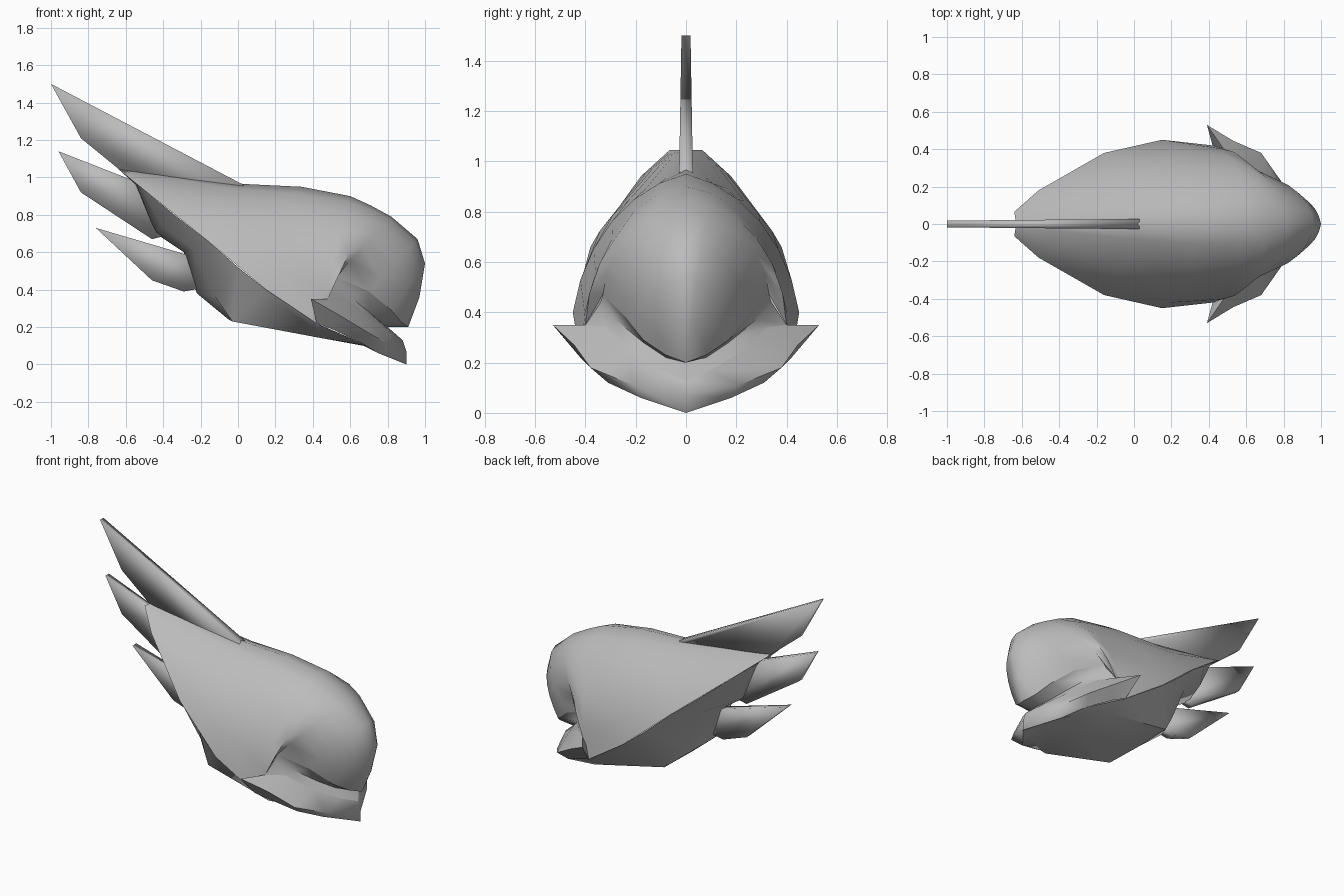
import bpy, bmesh, math
from mathutils import Vector

if "Cube" in bpy.data.objects:
    bpy.data.objects.remove(bpy.data.objects["Cube"])

grey = bpy.data.materials.new("plain grey")
grey.diffuse_color = (0.5, 0.5, 0.5, 1)
grey.use_nodes = True
grey.node_tree.nodes["Principled BSDF"].inputs["Base Color"].default_value = grey.diffuse_color


def finish(name, bm, angle):
    mesh = bpy.data.meshes.new(name)
    bm.to_mesh(mesh)
    bm.free()
    obj = bpy.data.objects.new(name, mesh)
    bpy.context.collection.objects.link(obj)
    mesh.materials.append(grey)
    bpy.ops.object.select_all(action='DESELECT')
    obj.select_set(True)
    bpy.context.view_layer.objects.active = obj
    bpy.ops.object.shade_smooth_by_angle(angle=math.radians(angle))
    return obj


def mirrored_loft(name, rows, flip=False, angle=50):
    """Skin a grid of points on the +y half and mirror it to the -y half."""
    bm = bmesh.new()
    for side in (1, -1):
        grid = [[bm.verts.new((x, y * side, z)) for x, y, z in row] for row in rows]
        for a, b in zip(grid, grid[1:]):
            for j in range(len(a) - 1):
                quad = [a[j], a[j + 1], b[j + 1], b[j]]
                if flip == (side == 1):
                    quad.reverse()
                bm.faces.new(quad)
    bmesh.ops.remove_doubles(bm, verts=bm.verts, dist=0.0005)
    bmesh.ops.dissolve_degenerate(bm, edges=bm.edges, dist=0.0005)
    return finish(name, bm, angle)


def arc(top, rim, bulge, steps=6):
    """Half cross-section from the centre line to the rim."""
    top, rim = Vector((top[0], 0, top[1])), Vector(rim)
    points = []
    for i in range(steps + 1):
        t = i / steps
        s, c = math.sin(t * math.pi / 2), math.cos(t * math.pi / 2)
        u = t + (s - t) * bulge             # sideways share
        w = (1 - t) + (c - 1 + t) * bulge   # share still at the top
        points.append((rim.x + (top.x - rim.x) * w, rim.y * u,
                       rim.z + (top.z - rim.z) * w))
    return points


# Head shell: (top x, z), rim point, roundness; from the crest to the beak lip
stations = [
    ((-0.63, 1.045), (-0.64, 0.065, 1.045), 0),
    ((-0.42, 1.02), (-0.51, 0.18, 0.94), 0.35),
    ((0.03, 0.965), (-0.16, 0.38, 0.66), 0.5),
    ((0.34, 0.95), (0.15, 0.45, 0.40), 0.75),
    ((0.60, 0.90), (0.42, 0.42, 0.22), 0.95),
    ((0.71, 0.85), (0.48, 0.40, 0.35), 0.95),
    ((0.82, 0.79), (0.52, 0.33, 0.47), 0.95),
    ((0.96, 0.67), (0.70, 0.25, 0.39), 0.85),
    ((1.00, 0.54), (0.82, 0.17, 0.29), 0.8),
    ((0.97, 0.36), (0.87, 0.08, 0.23), 0.8),
    ((0.91, 0.20), (0.91, 0.0, 0.20), 1),
]
mirrored_loft("head_shell", [arc(*s) for s in stations], flip=True, angle=60)

# Lower jaw: bottom, outer and top edges from the tip back to the cheek spike
jaw = [
    [(0.90, 0, 0), (0.90, 0, 0.07), (0.88, 0, 0.13)],
    [(0.75, 0.18, 0.06), (0.80, 0.21, 0.11), (0.82, 0.10, 0.17)],
    [(0.65, 0.31, 0.12), (0.68, 0.38, 0.18), (0.70, 0.23, 0.25)],
    [(0.50, 0.39, 0.19), (0.53, 0.445, 0.27), (0.57, 0.32, 0.34)],
    [(0.42, 0.42, 0.22), (0.39, 0.53, 0.35), (0.48, 0.40, 0.35)],
    [(0.45, 0.40, 0.30)] * 3,
]
mirrored_loft("lower_jaw", jaw, flip=True, angle=80)

# Mouth: jaw top, inner crease, then the underside of the beak lip
creases = [(0.51, 0.34, 0.44), (0.59, 0.28, 0.37), (0.70, 0.17, 0.28),
           (0.77, 0.08, 0.22), (0.80, 0, 0.20)]
tops = [row[2] for row in reversed(jaw[:5])]
lips = [s[1] for s in stations[6:]]
mirrored_loft("mouth", list(zip(tops, creases, lips)), angle=40)

# Neck: rim of the shell, lower side edge and centre line; flat underneath
neck = [
    [(-0.64, 0.064, 1.045), (-0.63, 0.03, 1.04), (-0.62, 0, 1.035)],
    [(-0.51, 0.178, 0.94), (-0.54, 0.09, 0.955), (-0.55, 0, 0.97)],
    [(-0.34, 0.275, 0.80), (-0.41, 0.15, 0.74), (-0.44, 0, 0.70)],
    [(-0.16, 0.375, 0.66), (-0.24, 0.20, 0.62), (-0.29, 0, 0.60)],
    [(0.00, 0.41, 0.52), (-0.12, 0.22, 0.36), (-0.22, 0, 0.38)],
    [(0.15, 0.44, 0.40), (-0.03, 0.27, 0.23), (-0.05, 0, 0.24)],
    [(0.42, 0.415, 0.22), (0.45, 0.32, 0.14), (0.45, 0, 0.14)],
    [(0.65, 0.31, 0.12), (0.66, 0.20, 0.105), (0.67, 0, 0.10)],
    [(0.75, 0.18, 0.06), (0.74, 0.09, 0.08), (0.74, 0, 0.09)],
    [(0.90, 0, 0)] * 3,
]
mirrored_loft("neck", neck, flip=True, angle=35)


# Crest feathers: thin plates on the centre line, thinner at the tip
def feather(name, outline):
    bm = bmesh.new()
    left, right = [[bm.verts.new((x, s * (0.018 + 0.009 * (x + 1)), z))
                    for x, z in outline] for s in (-1, 1)]
    bm.faces.new(left)
    bm.faces.new(right[::-1])
    n = len(outline)
    for i in range(n):
        j = (i + 1) % n
        bm.faces.new((left[i], right[i], right[j], left[j]))
    bmesh.ops.recalc_face_normals(bm, faces=bm.faces)
    finish(name, bm, 100)


feather("top_feather", [(-1.0, 1.50), (-0.84, 1.21), (-0.62, 1.03),
                        (-0.40, 0.96), (0.03, 0.93), (0.03, 0.96)])
feather("middle_feather", [(-0.96, 1.14), (-0.84, 0.92), (-0.46, 0.67),
                           (-0.38, 0.69), (-0.50, 0.96)])
feather("lower_feather", [(-0.76, 0.73), (-0.46, 0.45), (-0.29, 0.39),
                          (-0.18, 0.41), (-0.25, 0.58)])
